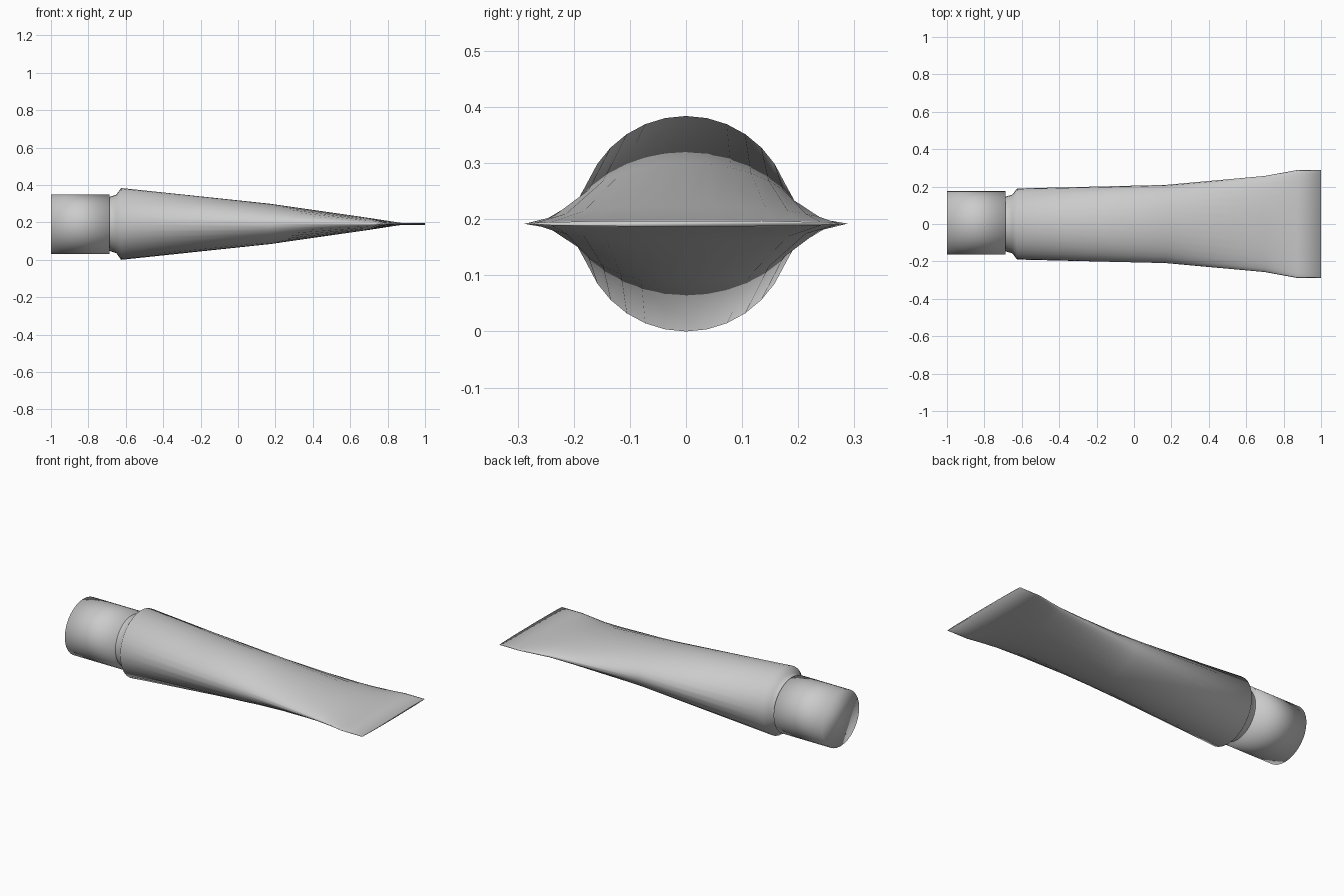
import bpy, bmesh
from math import cos, sin, pi

cube = bpy.data.objects.get("Cube")
if cube:
    bpy.data.objects.remove(cube)

SIDES = 32
AXIS_Z = 0.192

grey = bpy.data.materials.new("soft grey")
grey.use_nodes = True
colour = (0.6, 0.6, 0.6, 1)
grey.diffuse_color = colour
grey.node_tree.nodes["Principled BSDF"].inputs["Base Color"].default_value = colour


def loft(name, sections, y=0, z=AXIS_Z):
    """Smooth closed skin through elliptical sections (x, half width, half height)."""
    bm = bmesh.new()
    rings = [[bm.verts.new((x, y + w * cos(2 * pi * i / SIDES), z + h * sin(2 * pi * i / SIDES)))
              for i in range(SIDES)] for x, w, h in sections]
    for a, b in zip(rings, rings[1:]):
        for i in range(SIDES):
            j = (i + 1) % SIDES
            bm.faces.new((a[i], a[j], b[j], b[i]))
    bm.faces.new(rings[0])
    bm.faces.new(rings[-1])
    bmesh.ops.recalc_face_normals(bm, faces=bm.faces)
    for face in bm.faces:
        face.smooth = True
    mesh = bpy.data.meshes.new(name)
    bm.to_mesh(mesh)
    bm.free()
    mesh.materials.append(grey)
    obj = bpy.data.objects.new(name, mesh)
    bpy.context.collection.objects.link(obj)
    return obj


# Tube: neck, flared shoulder, body flattening into the crimped tail
loft("tube_body", [
    (-0.74, 0.14, 0.14),
    (-0.69, 0.145, 0.143),
    (-0.65, 0.157, 0.157),
    (-0.625, 0.19, 0.192),
    (0.17, 0.209, 0.108),
    (0.70, 0.257, 0.032),
    (0.87, 0.288, 0.006),
    (1.0, 0.288, 0.005),
])

# Screw cap
loft("cap", [(-1.0, 0.17, 0.159), (-0.687, 0.17, 0.159)], y=0.006, z=0.189)
